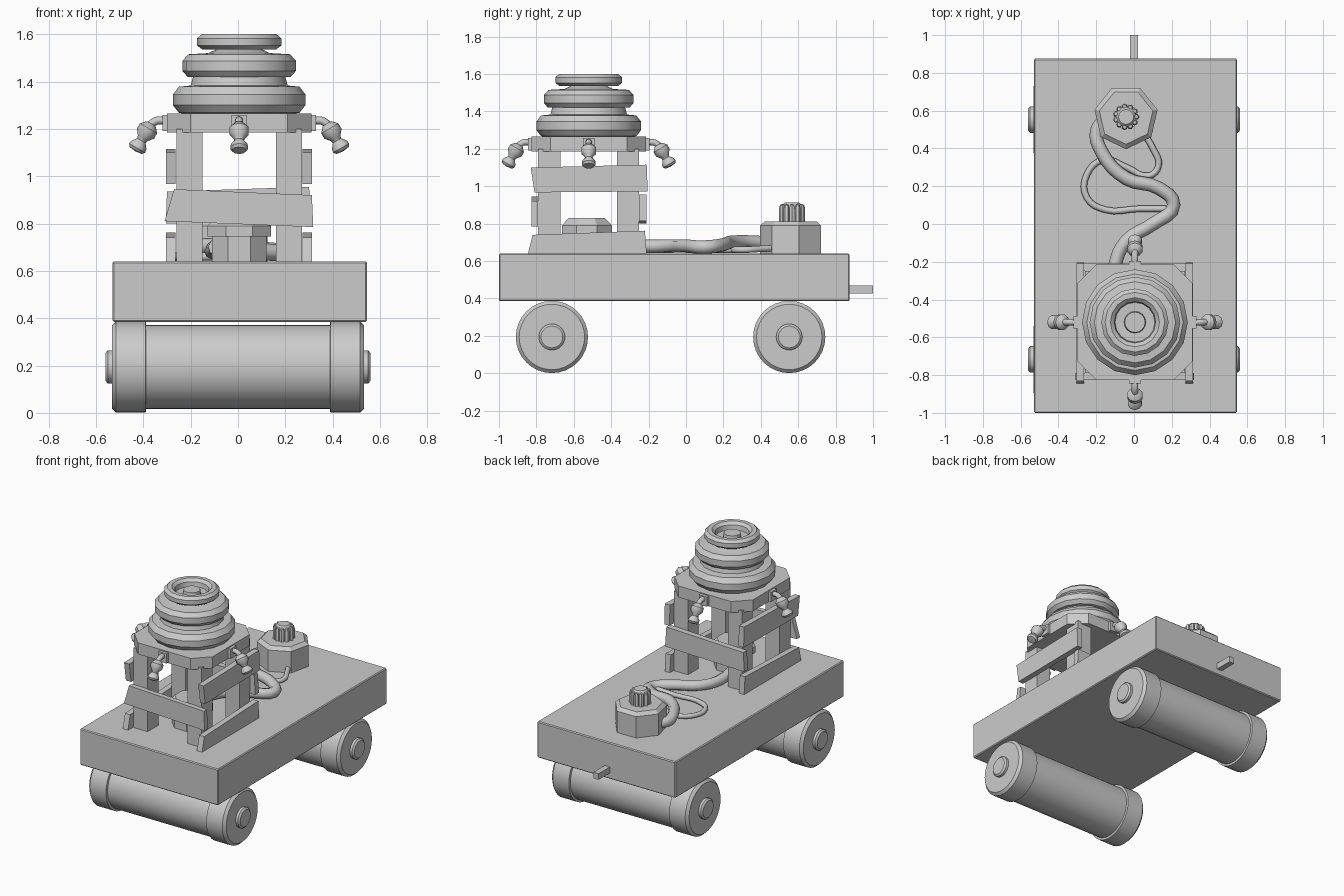
import bpy, bmesh, math
from mathutils import Matrix, Vector

if "Cube" in bpy.data.objects:
    bpy.data.objects.remove(bpy.data.objects["Cube"])

TX, TY = 0.005, -0.52          # tower centre
DECK = 0.64                    # deck top


def finish(bm, name, smooth=None, bevel=0):
    bmesh.ops.remove_doubles(bm, verts=bm.verts, dist=1e-5)
    bmesh.ops.recalc_face_normals(bm, faces=bm.faces)
    me = bpy.data.meshes.new(name)
    bm.to_mesh(me)
    bm.free()
    ob = bpy.data.objects.new(name, me)
    bpy.context.collection.objects.link(ob)
    if bevel:
        m = ob.modifiers.new("bevel", 'BEVEL')
        m.width, m.segments = bevel, 1
    if smooth:
        bpy.ops.object.select_all(action='DESELECT')
        ob.select_set(True)
        bpy.context.view_layer.objects.active = ob
        bpy.ops.object.shade_smooth_by_angle(angle=math.radians(smooth))
    return ob


def lathe(name, prof, n, mat, smooth=None, phase=0.0):
    """Revolve (radius, height) points about local z."""
    bm = bmesh.new()
    rings = []
    for i in range(n):
        a = phase + 2 * math.pi * i / n
        rings.append([bm.verts.new(mat @ Vector((r * math.cos(a), r * math.sin(a), z))) for r, z in prof])
    for i in range(n):
        a, b = rings[i], rings[(i + 1) % n]
        for j in range(len(prof) - 1):
            q = [a[j], b[j], b[j + 1], a[j + 1]]
            if prof[j][0] == 0:
                q = [a[j], b[j + 1], a[j + 1]]
            elif prof[j + 1][0] == 0:
                q = [a[j], b[j], a[j + 1]]
            bm.faces.new(q)
    return finish(bm, name, smooth)


def prism(name, pts, direction, bevel=0):
    """Extrude a flat polygon of 3D points along a direction."""
    bm = bmesh.new()
    f = bm.faces.new([bm.verts.new(p) for p in pts])
    ext = bmesh.ops.extrude_face_region(bm, geom=[f], use_keep_orig=True)
    bmesh.ops.translate(bm, vec=direction, verts=[v for v in ext["geom"] if isinstance(v, bmesh.types.BMVert)])
    return finish(bm, name, bevel=bevel)


def box(name, x0, x1, y0, y1, z0, z1, bevel=0):
    return prism(name, [(x0, y0, z0), (x1, y0, z0), (x1, y1, z0), (x0, y1, z0)], (0, 0, z1 - z0), bevel)


def hose(name, pts, radius):
    cu = bpy.data.curves.new(name, 'CURVE')
    cu.dimensions = '3D'
    cu.bevel_depth, cu.bevel_resolution, cu.resolution_u = radius, 2, 4
    cu.use_fill_caps = True
    sp = cu.splines.new('BEZIER')
    sp.bezier_points.add(len(pts) - 1)
    for bp, p in zip(sp.bezier_points, pts):
        bp.co = p
        bp.handle_left_type = bp.handle_right_type = 'AUTO'
    ob = bpy.data.objects.new(name, cu)
    bpy.context.collection.objects.link(ob)
    return ob


T = Matrix.Translation

# deck and rear hitch peg
box("deck", -0.53, 0.545, -1, 0.875, 0.385, DECK, 0.006)
box("hitch_peg", -0.02, 0.02, 0.86, 1, 0.427, 0.47)

# rollers with rims and hub caps
half = [(0, -0.56), (0.058, -0.56), (0.07, -0.55), (0.07, -0.533), (0.175, -0.533),
        (0.193, -0.515), (0.193, -0.39), (0.178, -0.388)]
roller = half + [(r, -x) for r, x in reversed(half)]
for label, y in (("front", -0.717), ("rear", 0.552)):
    lathe(label + "_roller", roller, 32, T((0, y, 0.194)) @ Matrix.Rotation(math.pi / 2, 4, 'Y'), 30)

# tower posts
for sx in (-1, 1):
    for sy in (-1, 1):
        cx, cy = TX + sx * 0.21, TY + sy * 0.21
        box("tower_post", cx - 0.055, cx + 0.055, cy - 0.06, cy + 0.06, DECK - 0.01, 1.2)

# crooked planks nailed round the tower
prism("front_plank", [(x, -0.825, z) for x, z in
      ((-0.31, 0.81), (0.318, 0.785), (0.312, 0.92), (-0.27, 0.945))], (0, 0.035, 0))
prism("back_plank", [(x, -0.25, z) for x, z in
      ((-0.305, 0.80), (0.31, 0.815), (0.30, 0.955), (-0.30, 0.935))], (0, 0.04, 0))
upper = ((-0.81, 0.967), (-0.205, 0.972), (-0.21, 1.115), (-0.83, 1.10))
lower = ((-0.845, DECK), (-0.21, DECK), (-0.22, 0.762), (-0.82, 0.74))
for label, x in (("left", -0.305), ("right", 0.272)):
    prism(label + "_upper_plank", [(x, y, z) for y, z in upper], (0.04, 0, 0))
    prism(label + "_lower_plank", [(x, y, z) for y, z in lower], (0.04, 0, 0))

# chamfered platform
a, b = 0.305, 0.205
prism("tower_platform", [(TX + x, TY + y, 1.185) for x, y in
      ((-b, -a), (b, -a), (a, -b), (a, b), (b, a), (-b, a), (-a, b), (-a, -b))], (0, 0, 0.08))

# stacked tyres with sunken hub
stack = [(0, 1.25), (0.21, 1.26), (0.255, 1.268), (0.28, 1.30), (0.28, 1.345), (0.255, 1.378),
         (0.205, 1.383), (0.195, 1.42), (0.218, 1.42), (0.24, 1.445), (0.24, 1.487), (0.215, 1.515),
         (0.13, 1.52), (0.095, 1.537), (0.155, 1.535), (0.178, 1.552), (0.178, 1.582), (0.158, 1.6),
         (0.13, 1.6), (0.11, 1.582), (0.105, 1.55), (0.058, 1.548), (0.054, 1.58), (0, 1.58)]
lathe("tyre_stack", stack, 16, T((TX, TY, 0)), 25)

# lamps on curved arms, one per side
bulb = [(0, -0.04), (0.022, -0.036), (0.042, -0.014), (0.042, 0.012), (0.024, 0.034),
        (0.02, 0.046), (0.036, 0.066), (0.039, 0.082), (0.03, 0.094), (0, 0.098)]
for k in range(4):
    M = T((TX, TY, 0)) @ Matrix.Rotation(k * math.pi / 2, 4, 'Z')
    mount = box("lamp_bracket", 0.295, 0.325, -0.032, 0.032, 1.19, 1.258)
    mount.matrix_world = M
    arm = hose("lamp_arm", [(0.31, 0, 1.235), (0.355, 0, 1.232), (0.395, 0, 1.19)], 0.017)
    arm.matrix_world = M
    lathe("lamp", bulb, 10, M @ T((0.39, 0, 1.19)) @ Matrix.Rotation(math.radians(150), 4, 'Y'), 40)

# engine under the tower
engine = [(0, DECK), (0.125, DECK), (0.125, 0.745), (0.145, 0.745), (0.145, 0.79), (0.105, 0.83), (0, 0.83)]
lathe("engine", engine, 8, T((TX, -0.53, 0)), phase=math.pi / 8)

# seven-sided pump with ribbed knob
P = T((-0.042, 0.567, 0))
lathe("pump_body", [(0, DECK), (0.171, DECK), (0.171, 0.79), (0.145, 0.812), (0, 0.812)], 7, P, phase=-math.pi / 2)
lathe("pump_knob", [(0, 0.8), (0.055, 0.8), (0.055, 0.895), (0.04, 0.912), (0, 0.912)], 12, P, 30)
rib = [(0, 0.8), (0.017, 0.8), (0.017, 0.88), (0.011, 0.9), (0, 0.905)]
for k in range(11):
    lathe("knob_rib", rib, 6, P @ Matrix.Rotation(2 * math.pi * k / 11, 4, 'Z') @ T((0.054, 0, 0)), 40)

# hoses lying on the deck
hose("main_hose", [(-0.12, 0.57, 0.70), (-0.195, 0.50, 0.69), (-0.17, 0.38, 0.70), (-0.04, 0.24, 0.70),
                   (0.13, 0.19, 0.685), (0.21, 0.10, 0.675), (0.10, 0.0, 0.68), (-0.04, -0.09, 0.68),
                   (-0.10, -0.22, 0.68), (-0.09, -0.46, 0.70)], 0.036)
hose("thin_hose", [(0.17, 0.08, 0.665), (0.02, 0.08, 0.66), (-0.15, 0.075, 0.66), (-0.25, 0.14, 0.66),
                   (-0.25, 0.26, 0.66), (-0.16, 0.34, 0.665), (-0.04, 0.30, 0.66), (0.08, 0.255, 0.66),
                   (0.13, 0.31, 0.66), (0.10, 0.40, 0.665), (0.04, 0.50, 0.67)], 0.017)
